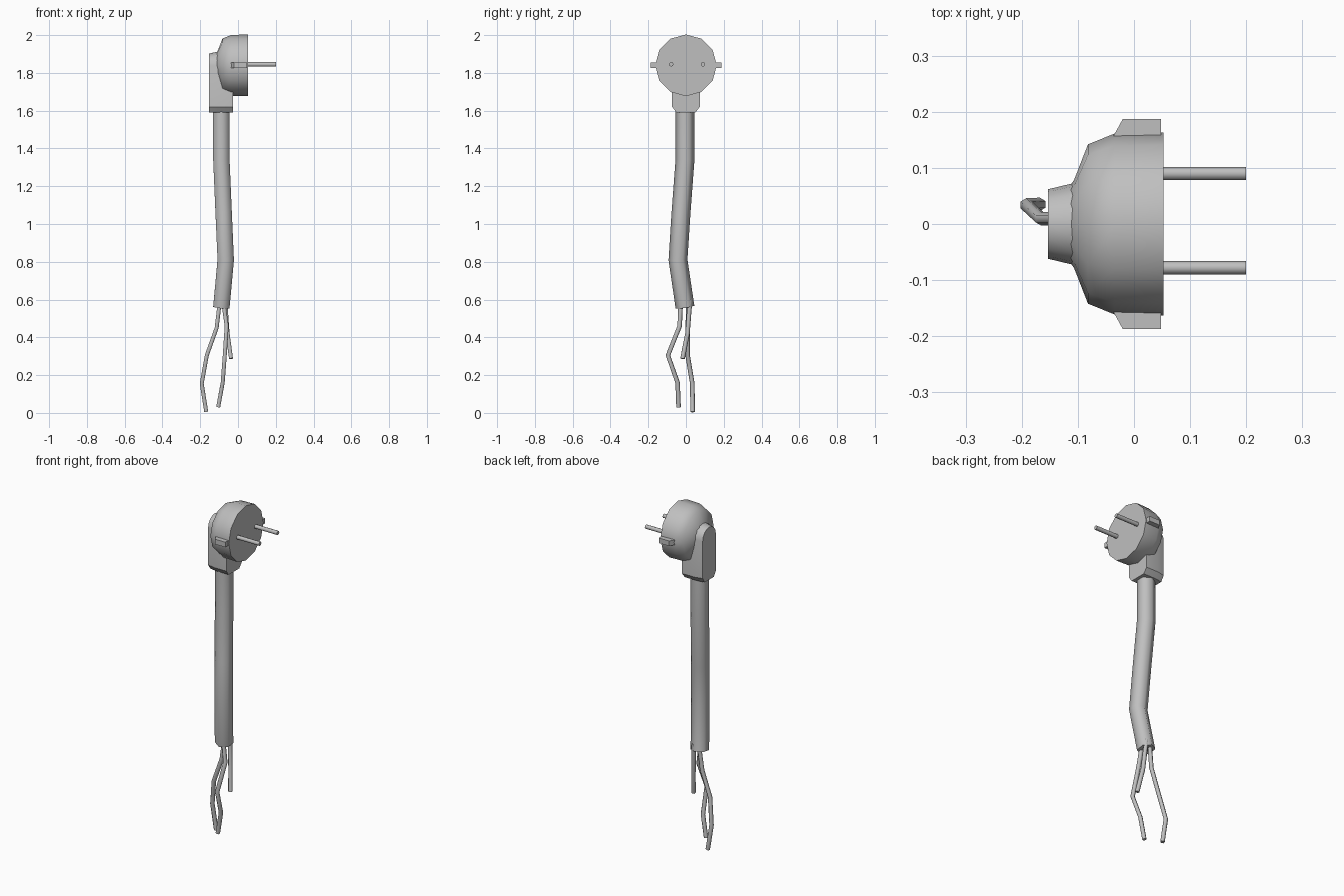
import bpy, bmesh
from math import sin, cos, pi, radians
from mathutils import Vector

cube = bpy.data.objects.get("Cube")
if cube:
    bpy.data.objects.remove(cube, do_unlink=True)

grey = bpy.data.materials.new("grey_plastic")
grey.use_nodes = True
colour = (0.52, 0.52, 0.52, 1)
grey.diffuse_color = colour
grey.node_tree.nodes["Principled BSDF"].inputs["Base Color"].default_value = colour

AXIS_Z = 1.84   # height of the plug axis


def loft(name, rings, angle=50):
    """Skin a list of equal-length point rings and cap both ends."""
    bm = bmesh.new()
    loops = [[bm.verts.new(p) for p in ring] for ring in rings]
    n = len(loops[0])
    for a, b in zip(loops, loops[1:]):
        for i in range(n):
            j = (i + 1) % n
            bm.faces.new((a[i], a[j], b[j], b[i]))
    bm.faces.new(loops[0])
    bm.faces.new(loops[-1])
    bmesh.ops.recalc_face_normals(bm, faces=bm.faces)
    mesh = bpy.data.meshes.new(name)
    bm.to_mesh(mesh)
    bm.free()
    mesh.materials.append(grey)
    obj = bpy.data.objects.new(name, mesh)
    bpy.context.collection.objects.link(obj)
    bpy.ops.object.select_all(action='DESELECT')
    obj.select_set(True)
    bpy.context.view_layer.objects.active = obj
    bpy.ops.object.shade_smooth_by_angle(angle=radians(angle))
    return obj


def disc(x, r, sides, y=0, z=AXIS_Z):
    """Ring of points around the x direction."""
    return [(x, y + r * cos(2 * pi * i / sides), z + r * sin(2 * pi * i / sides))
            for i in range(sides)]


def tube(name, path, r, sides=6):
    """Tube following a downward path."""
    pts = [Vector(p) for p in path]
    rings = []
    for i, p in enumerate(pts):
        before, after = pts[max(i - 1, 0)], pts[min(i + 1, len(pts) - 1)]
        turn = Vector((0, 0, -1)).rotation_difference((after - before).normalized())
        rings.append([p + turn @ Vector((r * sin(2 * pi * k / sides),
                                         r * cos(2 * pi * k / sides), 0))
                      for k in range(sides)])
    return loft(name, rings, 65)


# Domed plug body
profile = [(0.053, 0.163), (-0.035, 0.161), (-0.082, 0.142), (-0.107, 0.078), (-0.12, 0.06)]
loft("plug_body", [disc(x, r, 12) for x, r in profile])


# Cable grip: round top, straight sides, chamfered foot
def grip_section(x, w):
    arc = [(x, w * cos(pi * i / 8), AXIS_Z + w * sin(pi * i / 8)) for i in range(9)]
    foot = [(x, s * w * k, z) for s, k, z in
            ((-1, 1, 1.62), (-1, 0.68, 1.59), (1, 0.68, 1.59), (1, 1, 1.62))]
    return arc + foot


loft("cable_grip", [grip_section(-0.153, 0.062), grip_section(-0.107, 0.073),
                    grip_section(-0.026, 0.073)], 35)

# Side guide tabs
for side, label in ((1, "left"), (-1, "right")):
    outline = [(-0.045, 0.14), (-0.036, 0.158), (-0.02, 0.187), (0.048, 0.187), (0.048, 0.14)]
    loft("guide_tab_" + label,
         [[(x, side * y, z) for x, y in outline] for z in (1.825, 1.855)], 20)

# Contact pins
for y, label in ((0.09, "left"), (-0.078, "right")):
    loft("pin_" + label, [disc(x, 0.012, 8, y, 1.845) for x in (0.04, 0.2)])

# Outer cable
tube("cable", [(-0.088, -0.005, 1.6), (-0.088, -0.005, 1.34), (-0.076, -0.026, 1.06),
               (-0.065, -0.042, 0.81), (-0.088, -0.005, 0.56)], 0.05)

# Loose inner wires
wires = {
    "wire_right": [(-0.08, -0.027, 0.6), (-0.06, -0.033, 0.46), (-0.07, -0.095, 0.305),
                   (-0.081, -0.044, 0.16), (-0.105, -0.039, 0.03)],
    "wire_left": [(-0.095, 0.015, 0.6), (-0.113, 0.009, 0.45), (-0.165, 0.009, 0.305),
                  (-0.192, 0.034, 0.155), (-0.168, 0.035, 0.005)],
    "wire_short": [(-0.068, 0.022, 0.6), (-0.055, 0.008, 0.42), (-0.037, -0.018, 0.287)],
}
for name, path in wires.items():
    tube(name, path, 0.012)
